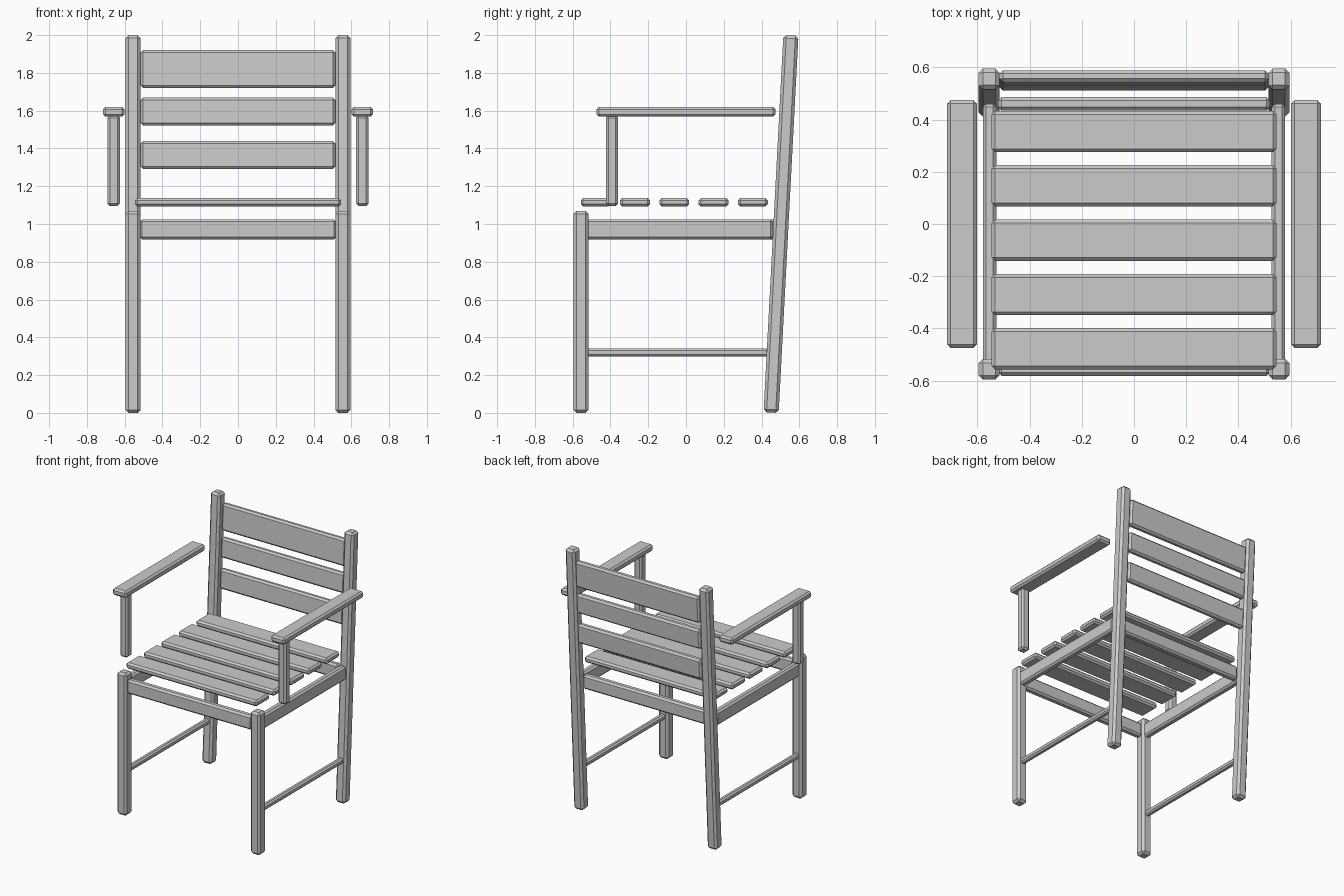
import bpy, bmesh, math
from mathutils import Matrix

if "Cube" in bpy.data.objects:
    bpy.data.objects.remove(bpy.data.objects["Cube"])

LEAN = math.radians(3)


def bar(name, loc, size, bevel=0.013, lean=0.0):
    """Chamfered timber; positive lean tips the top towards the back."""
    bm = bmesh.new()
    bmesh.ops.create_cube(bm, size=1.0)
    bmesh.ops.scale(bm, vec=size, verts=bm.verts)
    bmesh.ops.bevel(bm, geom=bm.edges[:], offset=bevel, segments=1,
                    affect='EDGES', profile=0.5)
    bmesh.ops.transform(bm, matrix=Matrix.Rotation(-lean, 4, 'X'), verts=bm.verts)
    me = bpy.data.meshes.new(name)
    bm.to_mesh(me)
    bm.free()
    ob = bpy.data.objects.new(name, me)
    ob.location = loc
    bpy.context.collection.objects.link(ob)
    return ob


def back_y(z):
    """Centre line of the leaning back legs."""
    return 0.503 + (z - 1.0) * math.tan(LEAN)


for side, s in (("left", -1), ("right", 1)):
    # legs
    bar(f"front_leg_{side}", (s * 0.555, -0.556, 0.535), (0.08, 0.08, 1.07), 0.016)
    bar(f"back_leg_{side}", (s * 0.555, 0.503, 1.0), (0.08, 0.08, 1.999), 0.016, LEAN)
    # side rail and low stretcher
    bar(f"side_rail_{side}", (s * 0.553, -0.035, 0.972), (0.052, 0.99, 0.106))
    bar(f"stretcher_{side}", (s * 0.555, -0.048, 0.32), (0.04, 0.97, 0.042), 0.011)
    # armrest and its post
    bar(f"armrest_{side}", (s * 0.658, 0.0, 1.594), (0.114, 0.948, 0.052))
    bar(f"armrest_post_{side}", (s * 0.658, -0.392, 1.335), (0.065, 0.065, 0.48))

# front and back seat rails
bar("front_rail", (0, -0.555, 0.972), (1.04, 0.052, 0.106))
bar("back_rail", (0, 0.46, 0.972), (1.04, 0.052, 0.106))

# seat slats
for i in range(5):
    bar(f"seat_slat_{i + 1}", (0, -0.478 + i * 0.208, 1.115), (1.09, 0.158, 0.046))

# backrest slats, set towards the rear of the legs
for i, (z, h) in enumerate(((1.82, 0.2), (1.595, 0.148), (1.365, 0.148))):
    bar(f"back_slat_{i + 1}", (0, back_y(z) + 0.015, z), (1.03, 0.046, h), 0.013, LEAN)
